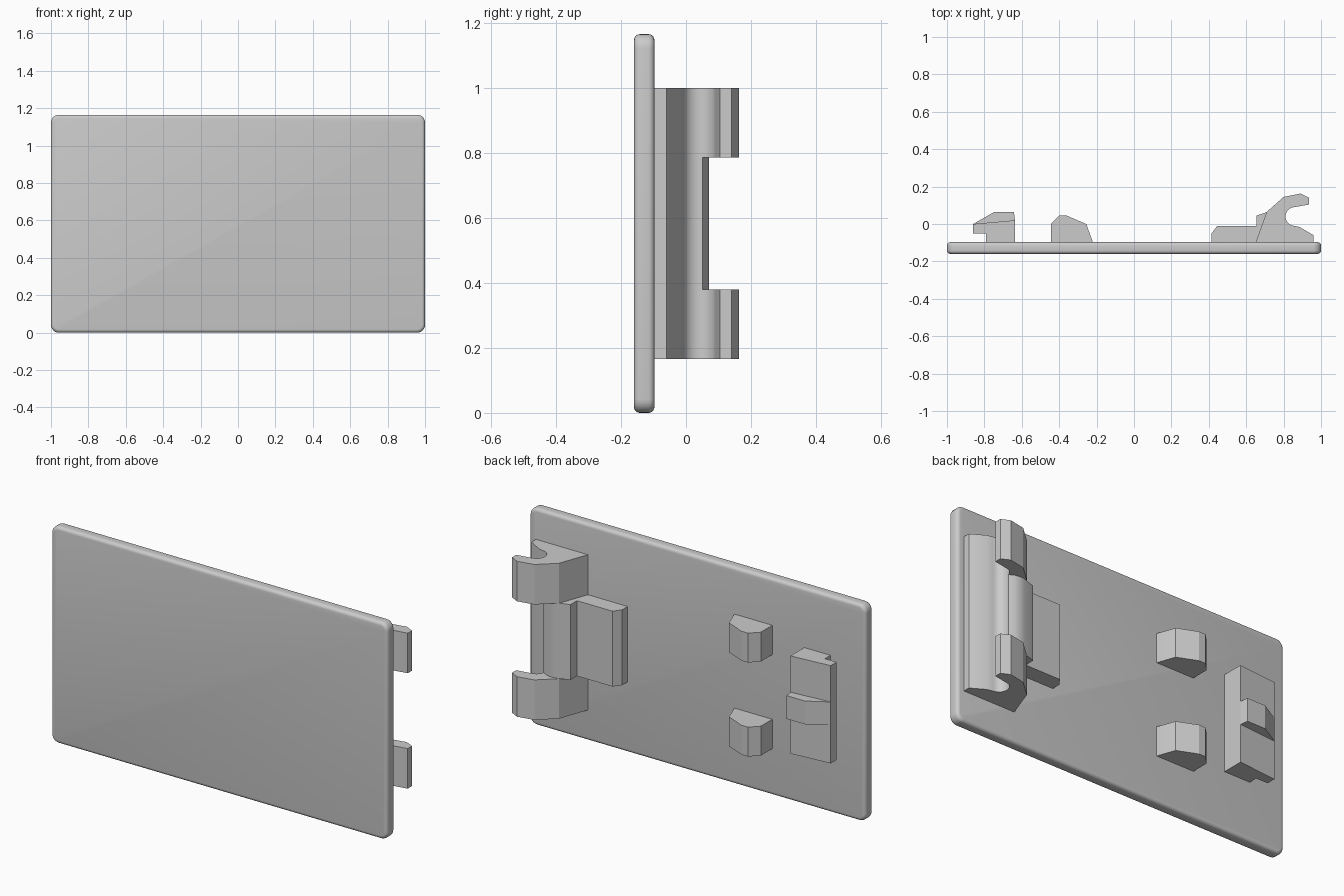
import bpy, bmesh, math

if "Cube" in bpy.data.objects:
    bpy.data.objects.remove(bpy.data.objects["Cube"])

BACK = -0.097   # rear face of the plate
ROOT = -0.105   # attachments sink slightly into the plate
MID = 0.5825    # mid height


def finish(name, bm, angle):
    bmesh.ops.recalc_face_normals(bm, faces=bm.faces)
    me = bpy.data.meshes.new(name)
    bm.to_mesh(me)
    bm.free()
    ob = bpy.data.objects.new(name, me)
    bpy.context.collection.objects.link(ob)
    bpy.ops.object.select_all(action='DESELECT')
    ob.select_set(True)
    bpy.context.view_layer.objects.active = ob
    bpy.ops.object.shade_smooth_by_angle(angle=math.radians(angle))
    return ob


def extrude(name, profile, z0, z1, angle=20):
    """Extrude an (x, y) outline between two heights."""
    bm = bmesh.new()
    face = bm.faces.new([bm.verts.new((x, y, z0)) for x, y in profile])
    new = bmesh.ops.extrude_face_region(bm, geom=[face])['geom']
    bmesh.ops.translate(bm, vec=(0, 0, z1 - z0),
                        verts=[v for v in new if isinstance(v, bmesh.types.BMVert)])
    return finish(name, bm, angle)


def arc(cx, cy, r, a0, a1, n):
    return [(cx + r * math.cos(math.radians(a0 + (a1 - a0) * i / n)),
             cy + r * math.sin(math.radians(a0 + (a1 - a0) * i / n)))
            for i in range(n + 1)]


# Plate: rounded corners, then softened front and back rims
bm = bmesh.new()
bmesh.ops.create_cube(bm, size=1)
for v in bm.verts:
    v.co.x *= 2.0
    v.co.y = -0.16 if v.co.y < 0 else BACK
    v.co.z = 0.0 if v.co.z < 0 else 2 * MID
corners = [e for e in bm.edges if abs(e.verts[0].co.y - e.verts[1].co.y) > 0.01]
bmesh.ops.bevel(bm, geom=corners, offset=0.042, segments=6, profile=0.5, affect='EDGES')
rims = [e for e in bm.edges if abs(e.verts[0].co.y - e.verts[1].co.y) < 1e-4]
bmesh.ops.bevel(bm, geom=rims, offset=0.018, segments=4, profile=0.5, affect='EDGES')
finish("plate", bm, 35)

# Hooks: upper and lower curled arms
lip = [(0.885, -0.016), (0.96, -0.06), (0.96, ROOT)]
hook = [(0.648, ROOT), (0.651, BACK), (0.71, 0.065), (0.80, 0.145), (0.89, 0.163),
        (0.936, 0.14), (0.936, 0.104)] + arc(0.86, 0.04, 0.05, 97, 265, 14) + lip
extrude("lower_hook", hook, 0.165, 0.38)
extrude("upper_hook", hook, 0.785, 1.0)

# Saddle between the hooks, with the flat tab reaching inwards
saddle = [(0.415, ROOT), (0.415, -0.05), (0.445, -0.01), (0.655, -0.01), (0.655, 0.045),
          (0.725, 0.068), (0.755, 0.071), (0.785, 0.065)] \
    + arc(0.86, 0.04, 0.05, 168, 265, 8) + lip
extrude("saddle_and_tab", saddle, 0.38, 0.785)

# Pegs: two chamfered stops
peg = [(-0.445, ROOT), (-0.445, 0.0), (-0.40, 0.045), (-0.36, 0.045),
       (-0.255, 0.0), (-0.22, BACK), (-0.22, ROOT)]
for name, s in (("lower_peg", -1), ("upper_peg", 1)):
    z = MID + s * 0.2525
    extrude(name, peg, z - 0.079, z + 0.079)

# Catch: overhanging block with a raised thumb ramp
catch = [(-0.635, ROOT), (-0.635, 0.02), (-0.86, 0.0), (-0.86, -0.05),
         (-0.79, -0.05), (-0.79, ROOT)]
extrude("catch_block", catch, 0.32, 0.845)
ramp = [(-0.635, 0.01), (-0.642, 0.063), (-0.75, 0.063), (-0.86, 0.0), (-0.85, -0.01)]
extrude("catch_ramp", ramp, 0.525, 0.65)
